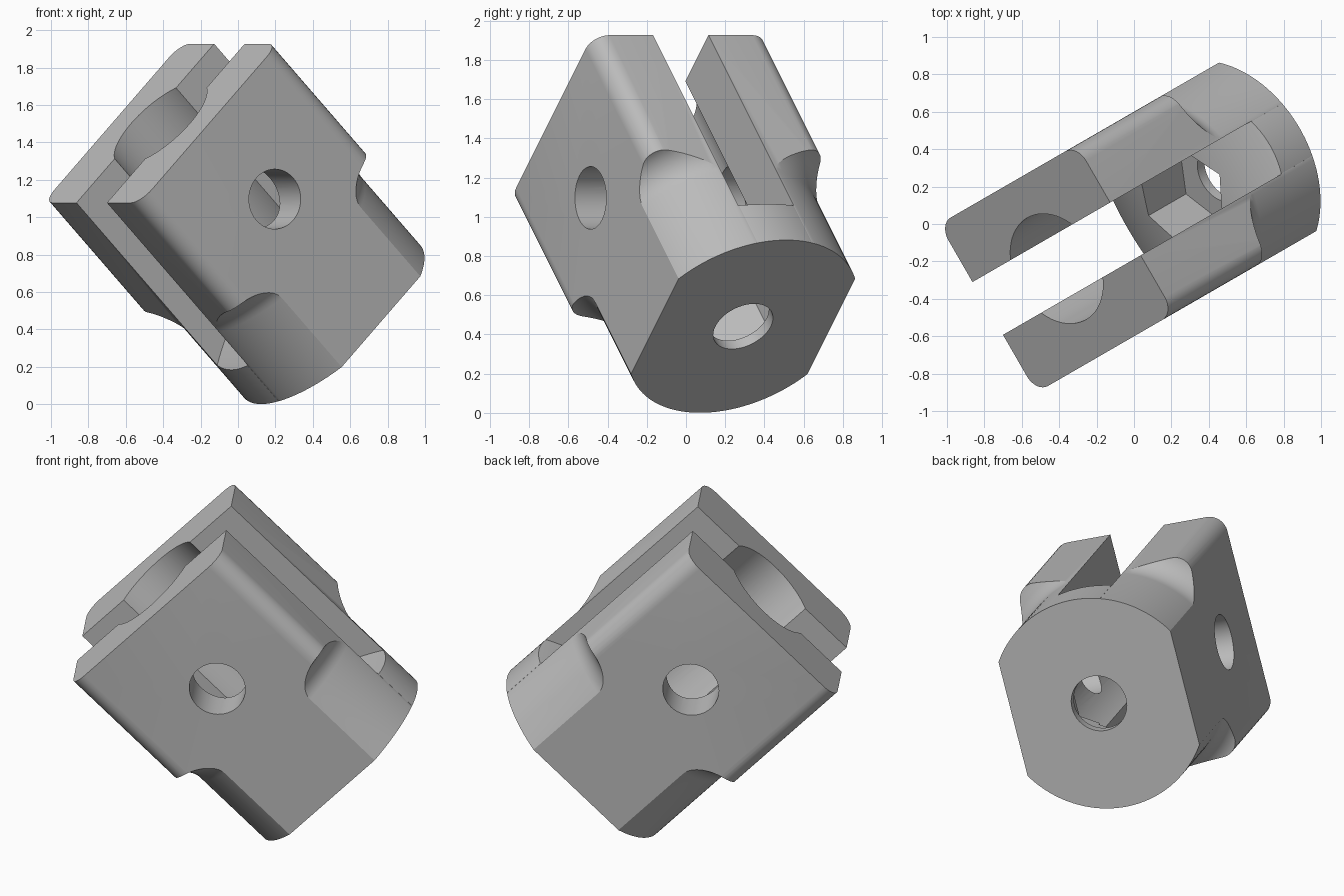
import bpy, bmesh
from math import sin, cos, pi, sqrt, radians
from mathutils import Matrix, Vector

if "Cube" in bpy.data.objects:
    bpy.data.objects.remove(bpy.data.objects["Cube"])

# Local frame: X = fork width, Y = through the flats, Z = shaft axis
BASE, TOP = -0.10, 1.40        # ends along the axis
NECK_R = 0.623
HALF_W, HALF_T = 0.601, 0.52   # head half width and half thickness
SLOT = 0.163                   # slot half width


def circle(r, n=64, start=0.0):
    return [(r * cos(start + 2 * pi * i / n), r * sin(start + 2 * pi * i / n)) for i in range(n)]


def prism(name, pts, lo, hi, along_y=False):
    """Extrude a closed outline along Z, or along Y when along_y is set."""
    bm = bmesh.new()
    put = (lambda a, b, h: (a, h, b)) if along_y else (lambda a, b, h: (a, b, h))
    low = [bm.verts.new(put(a, b, lo)) for a, b in pts]
    high = [bm.verts.new(put(a, b, hi)) for a, b in pts]
    bm.faces.new(low)
    bm.faces.new(high)
    n = len(pts)
    for i in range(n):
        j = (i + 1) % n
        bm.faces.new((low[i], low[j], high[j], high[i]))
    return finish(name, bm)


def lathe(name, profile, n=128):
    """Closed solid of revolution from (radius, z) points."""
    bm = bmesh.new()
    rings = [[bm.verts.new((x, y, z)) for x, y in circle(r, n)] for r, z in profile]
    bm.faces.new(rings[0])
    bm.faces.new(rings[-1])
    for a, b in zip(rings, rings[1:]):
        for i in range(n):
            j = (i + 1) % n
            bm.faces.new((a[i], a[j], b[j], b[i]))
    return finish(name, bm)


def finish(name, bm):
    bmesh.ops.recalc_face_normals(bm, faces=bm.faces)
    me = bpy.data.meshes.new(name)
    bm.to_mesh(me)
    bm.free()
    ob = bpy.data.objects.new(name, me)
    bpy.context.collection.objects.link(ob)
    return ob


def combine(target, tool, operation):
    mod = target.modifiers.new("cut", 'BOOLEAN')
    mod.operation, mod.solver, mod.object = operation, 'EXACT', tool
    bpy.context.view_layer.objects.active = target
    bpy.ops.object.modifier_apply(modifier=mod.name)
    bpy.data.objects.remove(tool)


# Block outline: rounded rectangle, bulged in the middle so the round neck shows under the slot
R = 0.10
outline = []
for k, (sx, sy) in enumerate(((1, 1), (-1, 1), (-1, -1), (1, -1))):
    for i in range(9):
        a = k * pi / 2 + i * pi / 16
        outline.append((sx * (HALF_W - R) + R * cos(a), sy * (HALF_T - R) + R * sin(a)))
    if k in (1, 3):
        s = 1 if k == 3 else -1
        outline += [(s * HALF_W, -s * 0.161), (s * 0.65, -s * 0.155),
                    (s * 0.65, s * 0.155), (s * HALF_W, s * 0.161)]
body = prism("fork_joint", outline, BASE, TOP)

# Turned neck with a concave fillet up to the head
FIL, Z0 = 0.16, 0.42
profile = [(NECK_R, BASE - 0.0)]
profile += [(NECK_R + FIL * (1 - cos(i * pi / 24)), Z0 + FIL * sin(i * pi / 24)) for i in range(13)]
profile += [(1.0, Z0 + FIL), (1.0, TOP + 0.2)]
profile[0] = (NECK_R, BASE - 0.2)
combine(body, lathe("neck_turning", profile), 'INTERSECT')

# Slot with a gently domed floor
DOME = 1.25
dome_c = 0.172 - sqrt(DOME ** 2 - 0.6 ** 2)
floor = [(-0.75 + 1.5 * i / 40, 0.0) for i in range(41)]
floor = [(x, dome_c + sqrt(DOME ** 2 - x * x)) for x, _ in floor]
combine(body, prism("slot_cut", floor + [(0.75, 1.7), (-0.75, 1.7)], -SLOT, SLOT, True), 'DIFFERENCE')

# Bore between the prongs, nut pocket, base hole and cross pin hole
combine(body, prism("bore_cut", circle(0.314), 0.33, 1.7), 'DIFFERENCE')
combine(body, prism("nut_pocket_cut", circle(0.31, 6), -0.04, 0.45), 'DIFFERENCE')
combine(body, prism("base_hole_cut", circle(0.163, 48), -0.3, 0.1), 'DIFFERENCE')
pin = [(x, z + 0.827) for x, z in circle(0.16, 48)]
combine(body, prism("pin_hole_cut", pin, -0.8, 0.8, True), 'DIFFERENCE')

# Tilt into place
u, up = Vector((cos(pi / 6), sin(pi / 6), 0)), Vector((0, 0, 1))
ex, ez = (u + up).normalized(), (up - u).normalized()
ey = ez.cross(ex)
rot = Matrix((ex, ey, ez)).transposed().to_4x4()
body.data.transform(Matrix.Translation(ex * 0.724) @ rot)

# Plain grey
grey = bpy.data.materials.new("plain grey")
grey.diffuse_color = (0.5, 0.5, 0.5, 1)
grey.use_nodes = True
grey.node_tree.nodes["Principled BSDF"].inputs["Base Color"].default_value = grey.diffuse_color
body.data.materials.clear()
body.data.materials.append(grey)
for p in body.data.polygons:
    p.material_index = 0

bpy.ops.object.select_all(action='DESELECT')
body.select_set(True)
bpy.context.view_layer.objects.active = body
bpy.ops.object.shade_smooth_by_angle(angle=radians(25))
